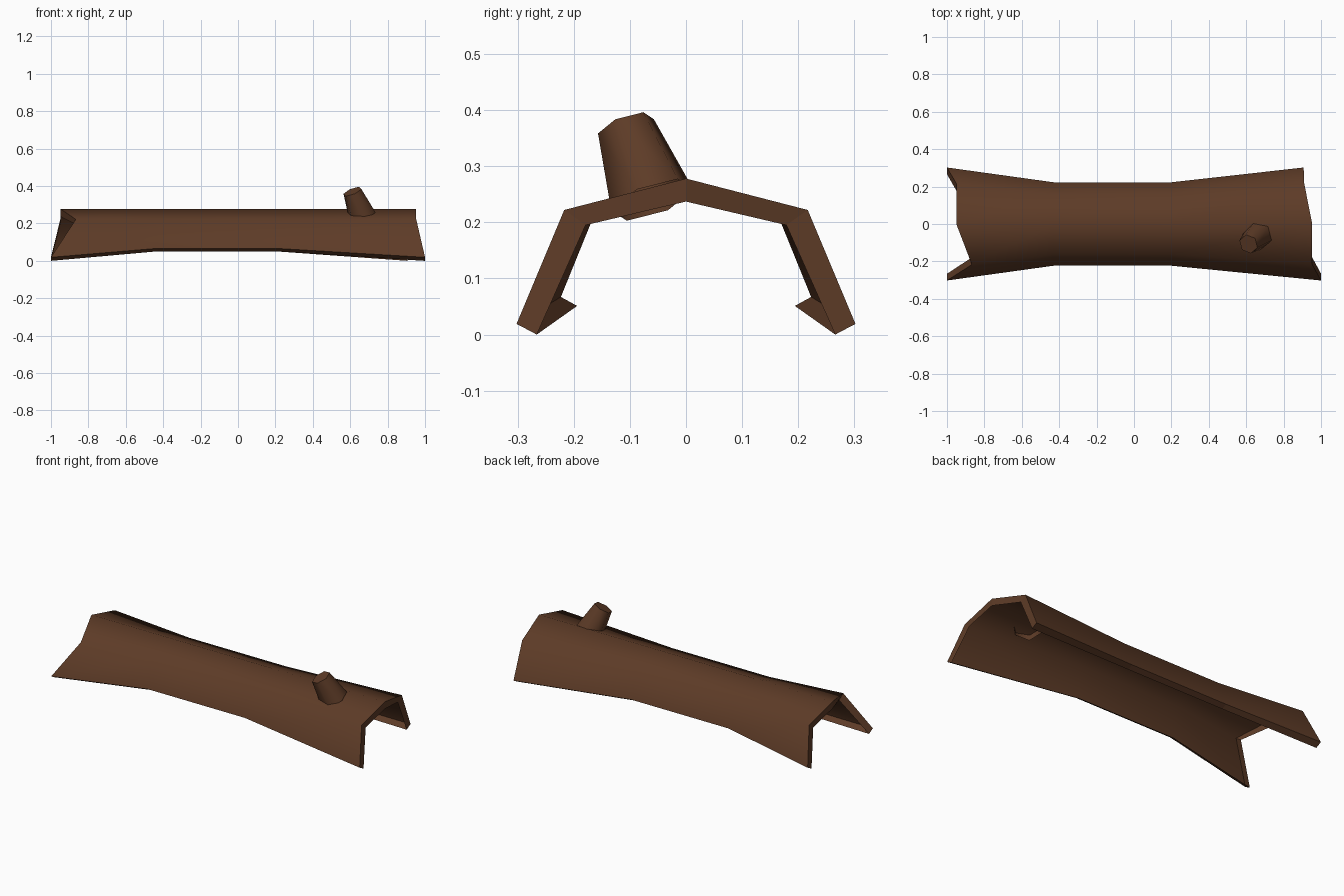
import bpy, bmesh
from mathutils import Vector

if "Cube" in bpy.data.objects:
    bpy.data.objects.remove(bpy.data.objects["Cube"])

bark = bpy.data.materials.new("bark brown")
bark.diffuse_color = (0.11, 0.044, 0.02, 1)
bark.use_nodes = True
bark.node_tree.nodes["Principled BSDF"].inputs["Base Color"].default_value = bark.diffuse_color


def finish(bm, name):
    bmesh.ops.recalc_face_normals(bm, faces=bm.faces)
    me = bpy.data.meshes.new(name)
    bm.to_mesh(me)
    bm.free()
    me.materials.append(bark)
    ob = bpy.data.objects.new(name, me)
    bpy.context.collection.objects.link(ob)
    return ob


def mirrored(half):
    """Half section (bottom, shoulder, ridge) -> full section, front to back."""
    return [(-y, z) for y, z in half] + [(y, z) for y, z in half[-2::-1]]


# Half log: open bark shell, flared at the ends, pinched in the middle
end = mirrored([(0.302, 0.019), (0.217, 0.222), (0, 0.278)])
mid = mirrored([(0.223, 0.067), (0.16, 0.222), (0, 0.278)])
end_in = mirrored([(0.266, 0.0), (0.179, 0.195), (0, 0.237)])
mid_in = mirrored([(0.194, 0.051), (0.13, 0.195), (0, 0.237)])
left_x = [-1.0, -0.867, -0.95, -0.95, -1.0]    # broken left edge
right_x = [1.0, 0.953, 0.953, 0.91, 0.907]     # broken right edge
stations = [left_x, [-0.43] * 5, [0.2] * 5, right_x]

bm = bmesh.new()
outer, inner = [], []
for i, xs in enumerate(stations):
    so, si = (end, end_in) if i in (0, 3) else (mid, mid_in)
    outer.append([bm.verts.new((x, *p)) for x, p in zip(xs, so)])
    inner.append([bm.verts.new((x, *p)) for x, p in zip(xs, si)])
for a, b in zip(outer, outer[1:]):
    for j in range(4):
        bm.faces.new((a[j], a[j + 1], b[j + 1], b[j])).smooth = True
# rim band running round the whole open boundary
loop = [(0, j) for j in range(5)] + [(1, 4), (2, 4)]
loop += [(3, j) for j in range(4, -1, -1)] + [(2, 0), (1, 0)]
for (i, j), (k, l) in zip(loop, loop[1:] + loop[:1]):
    bm.faces.new((outer[i][j], inner[i][j], inner[k][l], outer[k][l]))
for e in bm.edges:
    if any(not f.smooth for f in e.link_faces):
        e.smooth = False
for v in [v for v in bm.verts if not v.link_faces]:
    bm.verts.remove(v)
# outward normals: the shell's top must face up
ob = finish(bm, "half_log")
if ob.data.polygons[1].normal.z < 0:
    ob.data.flip_normals()

# Broken branch stump: tapered six-sided stub through the roof, open below
base, top = Vector((0.665, -0.06, 0.24)), Vector((0.612, -0.107, 0.371))
bm = bmesh.new()
bmesh.ops.create_cone(bm, cap_ends=True, segments=6, radius1=0.078,
                      radius2=0.053, depth=(top - base).length)
bottom = [f for f in bm.faces if f.normal.z < -0.9]
bmesh.ops.delete(bm, geom=bottom, context='FACES_ONLY')
for f in bm.faces:
    f.smooth = len(f.verts) == 4
for e in bm.edges:
    e.smooth = all(f.smooth for f in e.link_faces)
turn = (top - base).to_track_quat('Z', 'Y').to_matrix()
bmesh.ops.rotate(bm, verts=bm.verts, cent=(0, 0, 0), matrix=turn)
bmesh.ops.translate(bm, verts=bm.verts, vec=(base + top) / 2)
finish(bm, "branch_stump")
